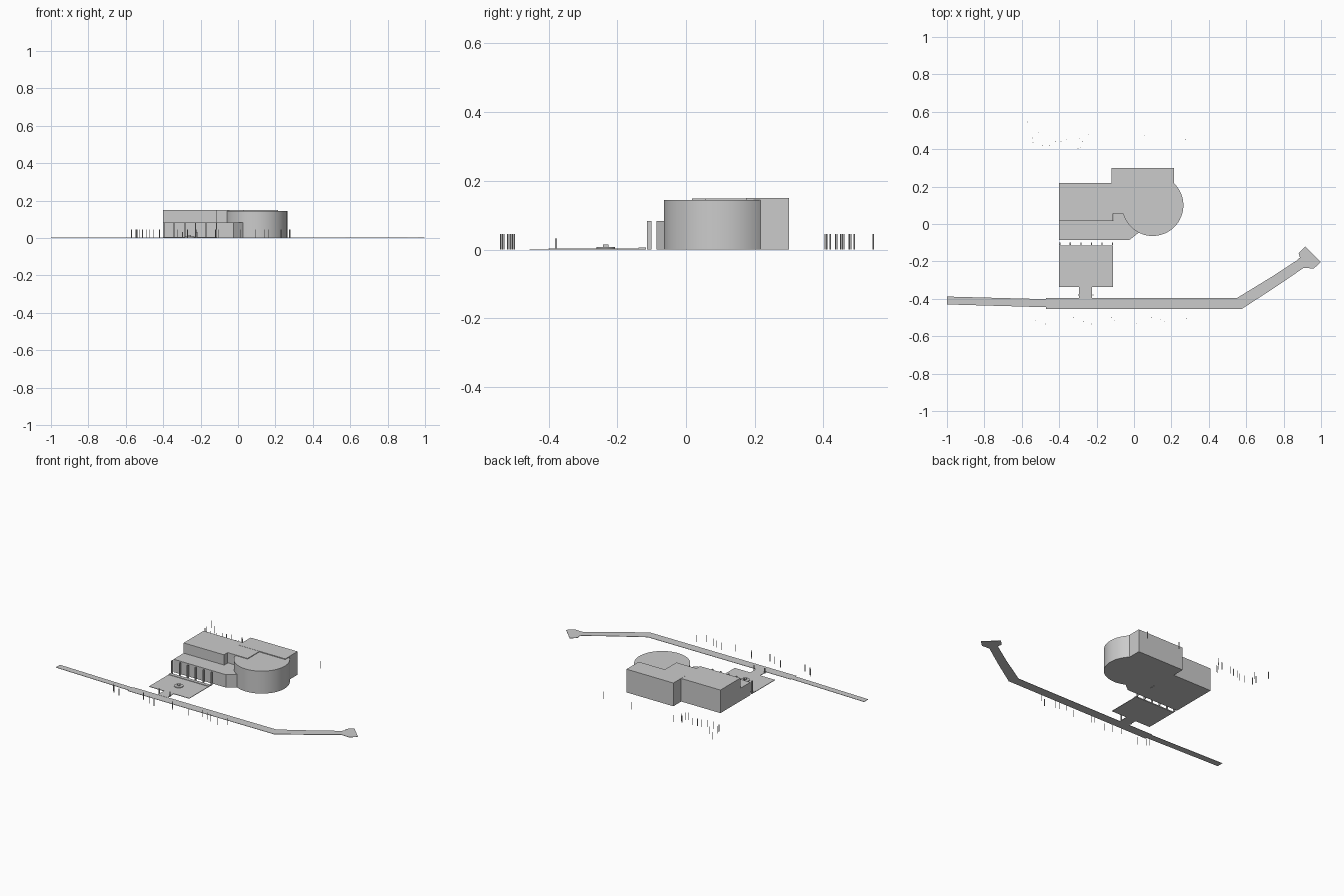
import bpy, bmesh, math


def add_mesh(name, bm):
    bmesh.ops.recalc_face_normals(bm, faces=bm.faces)
    me = bpy.data.meshes.new(name)
    bm.to_mesh(me)
    bm.free()
    ob = bpy.data.objects.new(name, me)
    bpy.context.collection.objects.link(ob)
    return ob


def extrude(bm, pts, z0, z1):
    face = bm.faces.new([bm.verts.new((x, y, z0)) for x, y in pts])
    ext = bmesh.ops.extrude_face_region(bm, geom=[face])["geom"]
    for v in ext:
        if isinstance(v, bmesh.types.BMVert):
            v.co.z = z1


def prism(name, pts, z0, z1):
    bm = bmesh.new()
    extrude(bm, pts, z0, z1)
    return add_mesh(name, bm)


def rect(x0, x1, y0, y1):
    return [(x0, y0), (x1, y0), (x1, y1), (x0, y1)]


def circle(cx, cy, r, n):
    return [(cx + r * math.cos(2 * math.pi * i / n),
             cy + r * math.sin(2 * math.pi * i / n)) for i in range(n)]


def smooth(ob):
    bpy.ops.object.select_all(action="DESELECT")
    ob.select_set(True)
    bpy.context.view_layer.objects.active = ob
    bpy.ops.object.shade_smooth_by_angle()


# Main building: tall wing joined to the rear block
prism("tall_wing", [(-0.4, 0.017), (-0.112, 0.017), (-0.112, 0.055), (0.03, 0.055),
                    (0.03, 0.22), (-0.4, 0.22)], 0, 0.149)
prism("rear_block", rect(-0.12, 0.215, 0.175, 0.30), 0, 0.15)

# Round hall
smooth(prism("round_hall", circle(0.1, 0.1, 0.164, 64), 0, 0.145))

# Low front wing with a cut corner by the round hall
prism("front_wing", [(-0.4, -0.086), (-0.025, -0.086), (0.027, -0.045), (0.05, 0.0),
                     (0.0, 0.058), (-0.11, 0.058), (-0.11, 0.02), (-0.4, 0.02)], 0, 0.083)

# Row of facade columns
bm = bmesh.new()
for i in range(6):
    x = -0.397 + i * 0.0564
    extrude(bm, rect(x - 0.003, x + 0.003, -0.113, -0.1), 0, 0.083)
add_mesh("facade_columns", bm)

# Courtyard, entrance drive and step in front of the columns
prism("courtyard", [(-0.4, -0.336), (-0.294, -0.336), (-0.294, -0.4), (-0.224, -0.4),
                    (-0.224, -0.336), (-0.113, -0.336), (-0.113, -0.116), (-0.4, -0.116)], 0, 0.003)
prism("entrance_step", rect(-0.4, -0.113, -0.138, -0.116), 0.002, 0.006)

# Fountain
smooth(prism("fountain_basin", circle(-0.26, -0.233, 0.027, 24), 0.002, 0.007))
prism("fountain_pedestal", rect(-0.268, -0.252, -0.241, -0.225), 0.006, 0.015)

# Gate posts
bm = bmesh.new()
for x in (-0.296, -0.22):
    extrude(bm, rect(x - 0.003, x + 0.003, -0.382, -0.376), 0, 0.033)
add_mesh("gate_posts", bm)

# Road in three pieces
prism("road_west", [(-1.0, -0.43), (-0.47, -0.445), (-0.47, -0.402), (-1.0, -0.388)], 0, 0.002)
prism("road_middle", [(-0.47, -0.455), (0.575, -0.455), (0.55, -0.396), (-0.47, -0.396)], 0, 0.002)
prism("road_east", [(0.575, -0.455), (0.76, -0.335), (0.905, -0.236), (0.93, -0.236), (0.962, -0.238),
                    (0.998, -0.203), (0.915, -0.12), (0.88, -0.155), (0.887, -0.18), (0.87, -0.195),
                    (0.74, -0.28), (0.55, -0.396)], 0, 0.002)

# Bare tree trunks along the road and behind the building
front = [(-0.54, -0.5), (-0.525, -0.515), (-0.475, -0.535), (-0.325, -0.5), (-0.27, -0.52),
         (-0.225, -0.535), (-0.12, -0.5), (-0.105, -0.515), (0.015, -0.53), (0.095, -0.5),
         (0.14, -0.51), (0.165, -0.52), (0.23, -0.54), (0.28, -0.505)]
back = [(-0.57, 0.545), (-0.51, 0.49), (-0.545, 0.46), (-0.54, 0.435), (-0.49, 0.42),
        (-0.45, 0.42), (-0.42, 0.44), (-0.39, 0.44), (-0.36, 0.45), (-0.29, 0.455),
        (-0.245, 0.48), (-0.275, 0.44), (-0.3, 0.405), (-0.285, 0.41), (0.055, 0.475), (0.275, 0.45)]
for name, spots in (("front_tree_trunks", front), ("back_tree_trunks", back)):
    bm = bmesh.new()
    for x, y in spots:
        extrude(bm, circle(x, y, 0.002, 6), 0, 0.046)
    add_mesh(name, bm)
